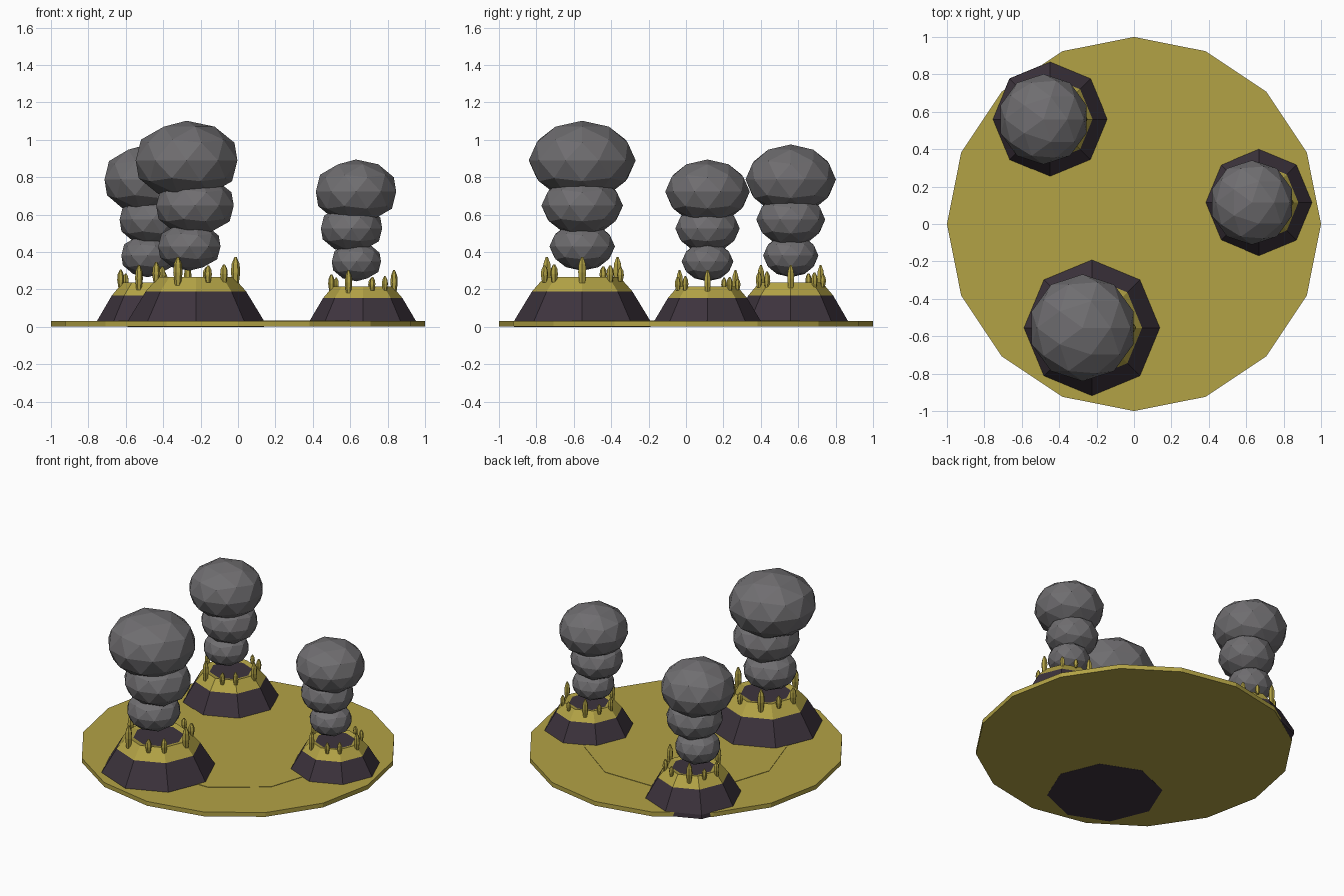
import bpy, bmesh
from math import sin, cos, pi, radians
from mathutils import Matrix, Vector

cube = bpy.data.objects.get("Cube")
if cube:
    bpy.data.objects.remove(cube, do_unlink=True)


def material(name, rgb):
    mat = bpy.data.materials.new(name)
    mat.use_nodes = True
    mat.diffuse_color = (*rgb, 1)
    mat.node_tree.nodes["Principled BSDF"].inputs["Base Color"].default_value = (*rgb, 1)
    return mat


sulphur = material("sulphur yellow", (0.45, 0.365, 0.06))
rock = material("dark rock", (0.047, 0.034, 0.047))
ash = material("ash grey", (0.16, 0.155, 0.163))


def finish(name, bm, mats):
    bmesh.ops.recalc_face_normals(bm, faces=bm.faces[:])
    mesh = bpy.data.meshes.new(name)
    bm.to_mesh(mesh)
    bm.free()
    for mat in mats:
        mesh.materials.append(mat)
    obj = bpy.data.objects.new(name, mesh)
    bpy.context.collection.objects.link(obj)


def lathe(bm, profile, sides, matrix=None, band_mats=None):
    """Stack rings of (radius, height), bridge them and cap both ends."""
    matrix = matrix or Matrix()
    rings = [[bm.verts.new(matrix @ Vector((r * cos(2 * pi * i / sides), r * sin(2 * pi * i / sides), z)))
              for i in range(sides)] for r, z in profile]
    bm.faces.new(rings[0][::-1])
    for k, (low, high) in enumerate(zip(rings, rings[1:])):
        for i in range(sides):
            j = (i + 1) % sides
            face = bm.faces.new((low[i], low[j], high[j], high[i]))
            face.material_index = band_mats[k] if band_mats else 0
    cap = bm.faces.new(rings[-1])
    cap.material_index = band_mats[-1] if band_mats else 0


# Ground disc with a slightly raised middle
bm = bmesh.new()
lathe(bm, [(1, 0.001), (1, 0.031)], 16)
finish("ground_disc", bm, [sulphur])
bm = bmesh.new()
lathe(bm, [(0.64, 0.02), (0.64, 0.034)], 10)
finish("ground_patch", bm, [sulphur])

# Crystal spikes: angle around the rim, size
SPIKES = [(0, 1), (45, 0.6), (75, 0.5), (117, 1), (148, 0.55),
          (180, 0.75), (-117, 1), (-72, 0.6), (-45, 0.65)]
SPIKE_PROFILE = [(0.016, -0.04), (0.025, 0.03), (0.021, 0.075), (0.006, 0.112)]


def vent(name, x, y, width, height, bottom, puffs):
    place = Matrix.Translation((x, y, 0)) @ Matrix.Diagonal((width, width, height, 1))

    # Rocky cone with a yellow collar and a dark crater
    bm = bmesh.new()
    lathe(bm, [(0.365, bottom), (0.363, 0.034), (0.268, 0.19), (0.2, 0.267), (0.16, 0.258)],
          8, place, [1, 1, 0, 0, 1])
    bm.faces.ensure_lookup_table()
    bm.faces[0].material_index = 1
    finish(name + "_cone", bm, [sulphur, rock])

    # Spikes around the collar
    bm = bmesh.new()
    for angle, size in SPIKES:
        turn = Matrix.Rotation(radians(angle), 4, 'Z')
        local = Matrix.Translation((0.212, 0, 0.262)) @ Matrix.Diagonal((size ** 0.4, size ** 0.4, size, 1))
        lathe(bm, SPIKE_PROFILE, 6, place @ turn @ local)
    finish(name + "_spikes", bm, [sulphur])

    # Smoke puffs growing with height
    for label, offset, (radius, z, half) in zip(
            ("low", "middle", "top"), puffs,
            ((0.175, 0.43, 0.13), (0.218, 0.648, 0.16), (0.286, 0.89, 0.212))):
        bm = bmesh.new()
        bmesh.ops.create_icosphere(
            bm, subdivisions=2, radius=1,
            matrix=Matrix.Translation((x + offset, y, z * height))
            @ Matrix.Diagonal((radius * width, radius * width, half * height, 1)))
        finish(name + "_smoke_" + label, bm, [ash])


vent("front_vent", -0.225, -0.555, 1, 1, 0, (-0.035, -0.005, -0.05))
vent("back_vent", -0.448, 0.56, 0.845, 0.885, 0.002, (-0.035, -0.01, -0.036))
vent("left_vent", 0.667, 0.115, 0.79, 0.812, 0.002, (-0.034, -0.06, -0.036))
